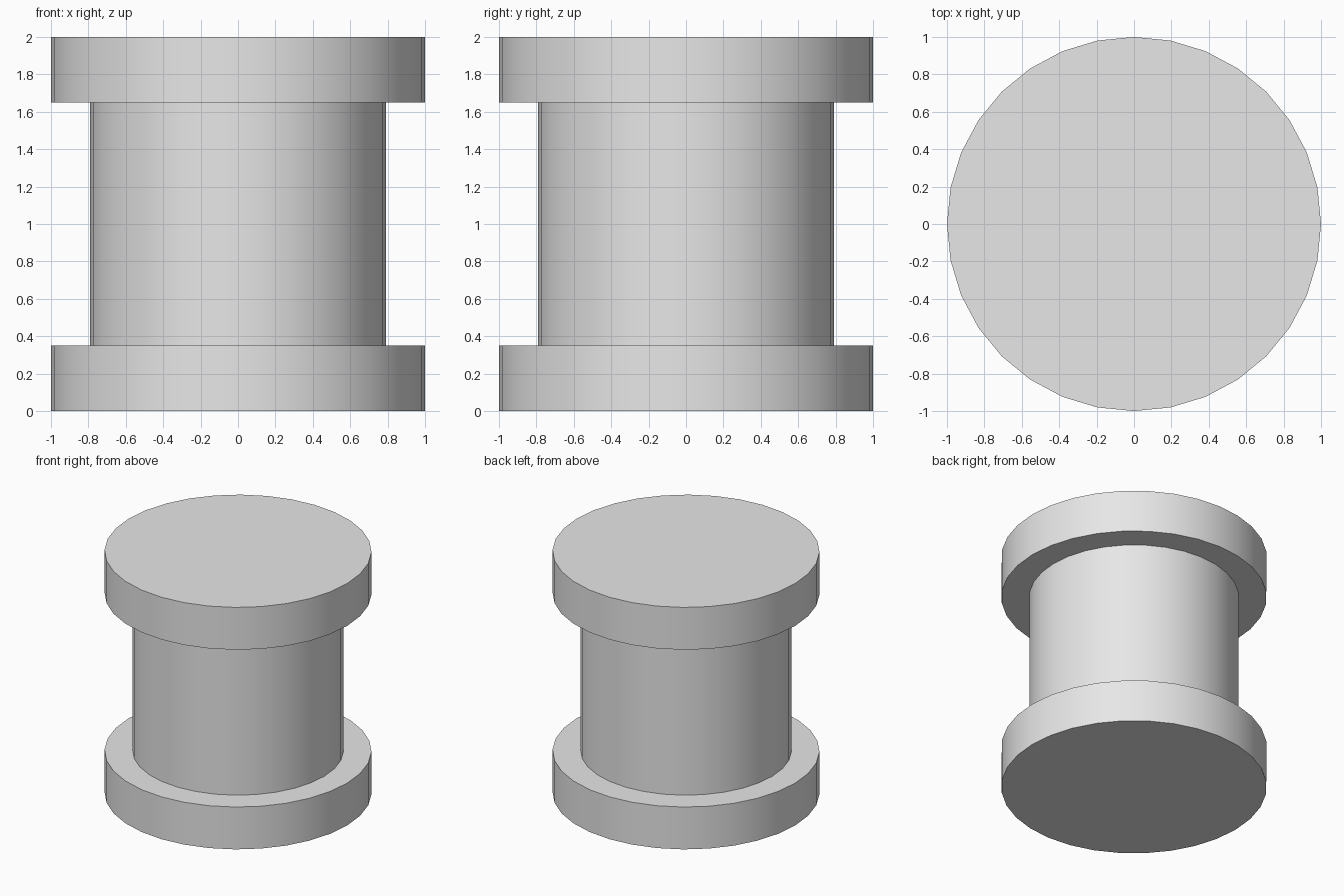
import bpy
import math

cube = bpy.data.objects.get("Cube")
if cube:
    bpy.data.objects.remove(cube, do_unlink=True)

GREY = (0.8, 0.8, 0.8, 1.0)
mat = bpy.data.materials.new("light_grey")
mat.use_nodes = True
mat.diffuse_color = GREY
mat.node_tree.nodes["Principled BSDF"].inputs["Base Color"].default_value = GREY


def disc(name, radius, bottom, top):
    """Upright 32-sided cylinder with smooth sides and flat caps."""
    bpy.ops.mesh.primitive_cylinder_add(
        vertices=32, radius=radius, depth=top - bottom,
        location=(0, 0, (bottom + top) / 2))
    obj = bpy.context.object
    obj.name = name
    obj.data.materials.append(mat)
    bpy.ops.object.shade_smooth_by_angle(angle=math.radians(30))
    return obj


FLANGE = 0.35   # flange thickness
HEIGHT = 2.0

# Two wide flanges joined by a narrower core
disc("bottom_flange", 1.0, 0, FLANGE)
disc("core", 0.79, FLANGE, HEIGHT - FLANGE)
disc("top_flange", 1.0, HEIGHT - FLANGE, HEIGHT)
